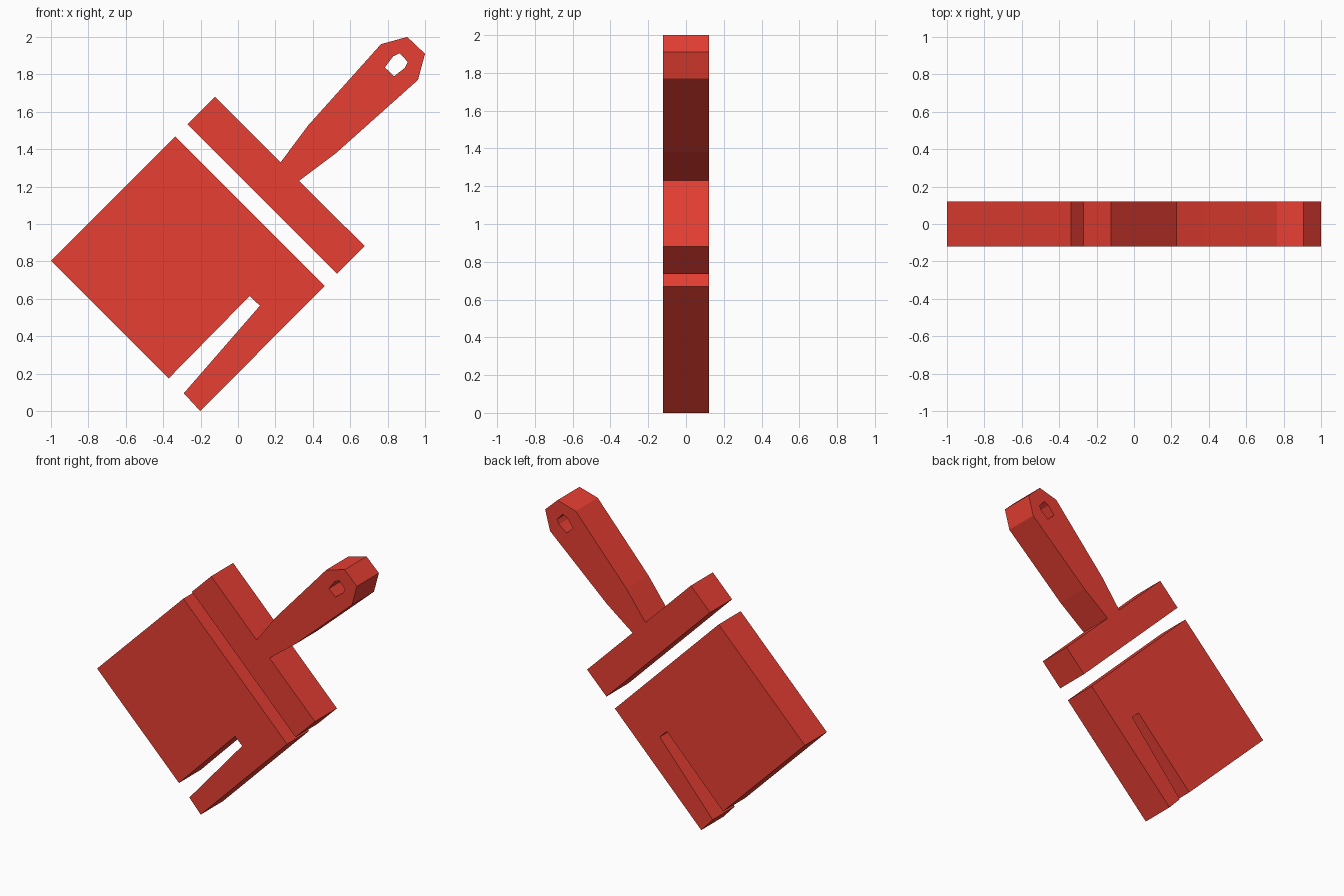
import bpy, bmesh
from mathutils import Matrix

if "Cube" in bpy.data.objects:
    bpy.data.objects.remove(bpy.data.objects["Cube"])

HALF_DEPTH = 0.121

red = bpy.data.materials.new("brush_red")
red.diffuse_color = (0.905, 0.056, 0.037, 1.0)
red.use_nodes = True
red.node_tree.nodes["Principled BSDF"].inputs["Base Color"].default_value = red.diffuse_color


def plate(name, *outlines):
    """Extrude closed x/z outlines (later ones are holes) along y into a flat-shaded mesh."""
    curve = bpy.data.curves.new(name + "_profile", 'CURVE')
    curve.dimensions = '2D'
    curve.fill_mode = 'BOTH'
    curve.extrude = HALF_DEPTH
    for outline in outlines:
        spline = curve.splines.new('POLY')
        spline.points.add(len(outline) - 1)
        for point, (x, z) in zip(spline.points, outline):
            point.co = (x, z, 0, 1)
        spline.use_cyclic_u = True
    helper = bpy.data.objects.new(name + "_profile", curve)
    bpy.context.collection.objects.link(helper)
    graph = bpy.context.evaluated_depsgraph_get()
    mesh = bpy.data.meshes.new_from_object(helper.evaluated_get(graph))
    bpy.data.objects.remove(helper)

    # Weld the caps to the sides, stand the plate upright
    bm = bmesh.new()
    bm.from_mesh(mesh)
    bmesh.ops.remove_doubles(bm, verts=bm.verts, dist=1e-4)
    bm.transform(Matrix(((1, 0, 0, 0), (0, 0, -1, 0), (0, 1, 0, 0), (0, 0, 0, 1))))
    bmesh.ops.recalc_face_normals(bm, faces=bm.faces)
    for face in bm.faces:
        face.smooth = False
        face.material_index = 0
    bm.to_mesh(mesh)
    bm.free()
    mesh.materials.clear()
    mesh.materials.append(red)
    mesh.name = name
    obj = bpy.data.objects.new(name, mesh)
    bpy.context.collection.objects.link(obj)
    return obj


# Bristle block with its slanted slit
plate("bristles", [
    (-1.0, 0.803), (-0.336, 1.467), (0.463, 0.668), (-0.202, 0.0),
    (-0.29, 0.095), (0.117, 0.563), (0.062, 0.615), (-0.37, 0.175)])

# Ferrule bar and handle, with the hanging hole
plate("ferrule_and_handle", [
    (-0.27, 1.532), (-0.122, 1.68), (0.228, 1.33), (0.375, 1.527),
    (0.765, 1.962), (0.905, 2.0), (1.0, 1.91), (0.962, 1.77),
    (0.525, 1.38), (0.327, 1.231), (0.677, 0.882), (0.528, 0.734)],
    [(0.785, 1.837), (0.83, 1.897), (0.865, 1.913),
     (0.908, 1.866), (0.892, 1.835), (0.835, 1.79)])
